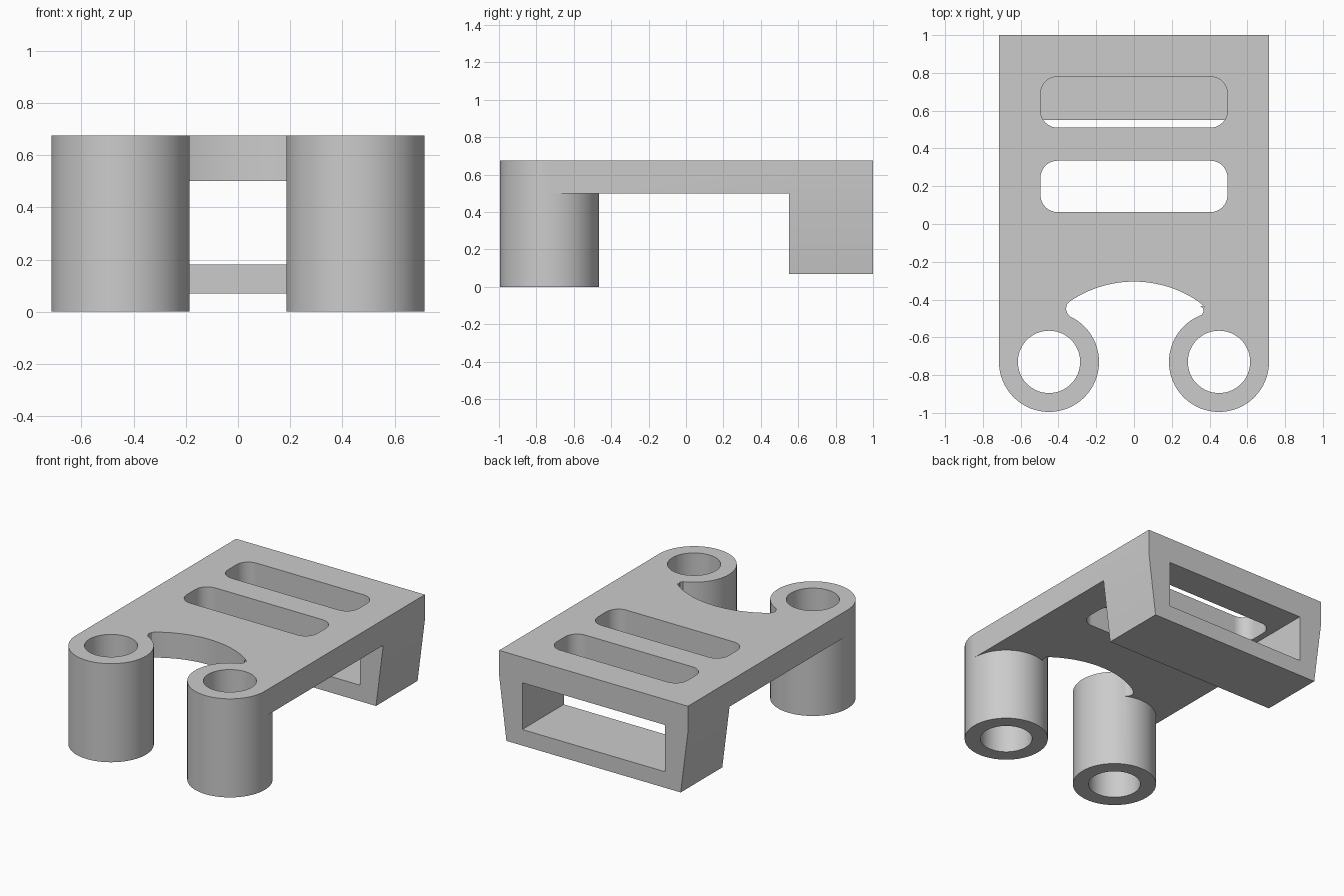
import bpy, bmesh
from math import sin, cos, pi, asin
from mathutils import Vector

cube = bpy.data.objects.get("Cube")
if cube:
    bpy.data.objects.remove(cube, do_unlink=True)

WIDE, TOP, UNDER = 0.715, 0.675, 0.5
TUBE_X, TUBE_Y, TUBE_R, BORE_R = 0.45, -0.73, 0.265, 0.165

grey = bpy.data.materials.new("plain grey")
grey.use_nodes = True
grey.diffuse_color = (0.6, 0.6, 0.6, 1)
grey.node_tree.nodes["Principled BSDF"].inputs["Base Color"].default_value = (0.6, 0.6, 0.6, 1)


def prism(name, points, low, high, axis="z"):
    """Closed prism from an outline, extruded along z or y."""
    bm = bmesh.new()
    place = (lambda p: (p[0], p[1], low)) if axis == "z" else (lambda p: (p[0], low, p[1]))
    face = bm.faces.new([bm.verts.new(place(p)) for p in points])
    new = bmesh.ops.extrude_face_region(bm, geom=[face])["geom"]
    step = Vector((0, 0, high - low)) if axis == "z" else Vector((0, high - low, 0))
    bmesh.ops.translate(bm, vec=step, verts=[g for g in new if isinstance(g, bmesh.types.BMVert)])
    bmesh.ops.recalc_face_normals(bm, faces=bm.faces)
    mesh = bpy.data.meshes.new(name)
    bm.to_mesh(mesh)
    bm.free()
    mesh.materials.append(grey)
    ob = bpy.data.objects.new(name, mesh)
    bpy.context.collection.objects.link(ob)
    return ob


def arc(cx, cy, r, start, end, n):
    return [(cx + r * cos(start + (end - start) * i / n),
             cy + r * sin(start + (end - start) * i / n)) for i in range(n + 1)]


def circle(cx, cy, r, n=64):
    return arc(cx, cy, r, 0, 2 * pi, n)[:-1]


def slot(x, y0, y1, r):
    pts = []
    for k, (cx, cy) in enumerate([(x - r, y1 - r), (r - x, y1 - r), (r - x, y0 + r), (x - r, y0 + r)]):
        pts += arc(cx, cy, r, k * pi / 2, (k + 1) * pi / 2, 8)
    return pts


# plate outline with the curved front notch and its small rounded corners
left_corner = [(-0.334, -0.493), (-0.352, -0.475), (-0.36, -0.45), (-0.355, -0.425)]
right_corner = [(0.374, -0.439), (0.349, -0.434), (0.364, -0.445), (0.369, -0.462), (0.36, -0.48), (0.334, -0.493)]
half = asin(0.34 / 0.603)
notch = arc(0, -0.908, 0.603, pi / 2 + half, pi / 2 - half, 24)
outline = ([(-WIDE, 1), (-WIDE, TUBE_Y), (-TUBE_X, TUBE_Y)] + left_corner + notch
           + right_corner + [(TUBE_X, TUBE_Y), (WIDE, TUBE_Y), (WIDE, 1)])
body = prism("bracket_body", outline, UNDER, TOP)

# rear box, tapering below the plate
hexagon = [(-WIDE, TOP), (-WIDE, UNDER), (-0.66, 0.07), (0.66, 0.07), (WIDE, UNDER), (WIDE, TOP)]
adds = [prism("rear_box", hexagon, 0.55, 1, "y")]
window = [(-0.54, 0.18), (0.54, 0.18), (0.54, UNDER), (-0.54, UNDER)]
cuts = [prism("window_cutter", window, 0.45, 1.1, "y"),
        prism("rear_slot_cutter", slot(0.495, 0.51, 0.78, 0.09), 0.35, 0.8),
        prism("middle_slot_cutter", slot(0.495, 0.063, 0.335, 0.09), 0.35, 0.8)]

# front tubes
for side, s in (("left", 1), ("right", -1)):
    adds.append(prism(side + "_tube", circle(s * TUBE_X, TUBE_Y, TUBE_R), 0, TOP))
    cuts.append(prism(side + "_bore_cutter", circle(s * TUBE_X, TUBE_Y, BORE_R), -0.1, 0.8))

# join the solids, then cut the openings
for operation, group in (("UNION", adds), ("DIFFERENCE", cuts)):
    for ob in group:
        mod = body.modifiers.new(ob.name, "BOOLEAN")
        mod.operation, mod.solver, mod.object = operation, "EXACT", ob

bpy.context.view_layer.update()
result = bpy.data.meshes.new_from_object(body.evaluated_get(bpy.context.evaluated_depsgraph_get()))
body.modifiers.clear()
body.data = result
for ob in adds + cuts:
    bpy.data.objects.remove(ob, do_unlink=True)

# clean flat faces and smooth the round ones
bm = bmesh.new()
bm.from_mesh(result)
bmesh.ops.remove_doubles(bm, verts=bm.verts, dist=0.0001)
bmesh.ops.dissolve_limit(bm, angle_limit=0.005, verts=bm.verts, edges=bm.edges)
bm.to_mesh(result)
bm.free()
result.materials.clear()
result.materials.append(grey)
bpy.ops.object.select_all(action="DESELECT")
body.select_set(True)
bpy.context.view_layer.objects.active = body
bpy.ops.object.shade_smooth_by_angle(angle=0.45)
weighted = body.modifiers.new("even_shading", "WEIGHTED_NORMAL")
weighted.keep_sharp = True
